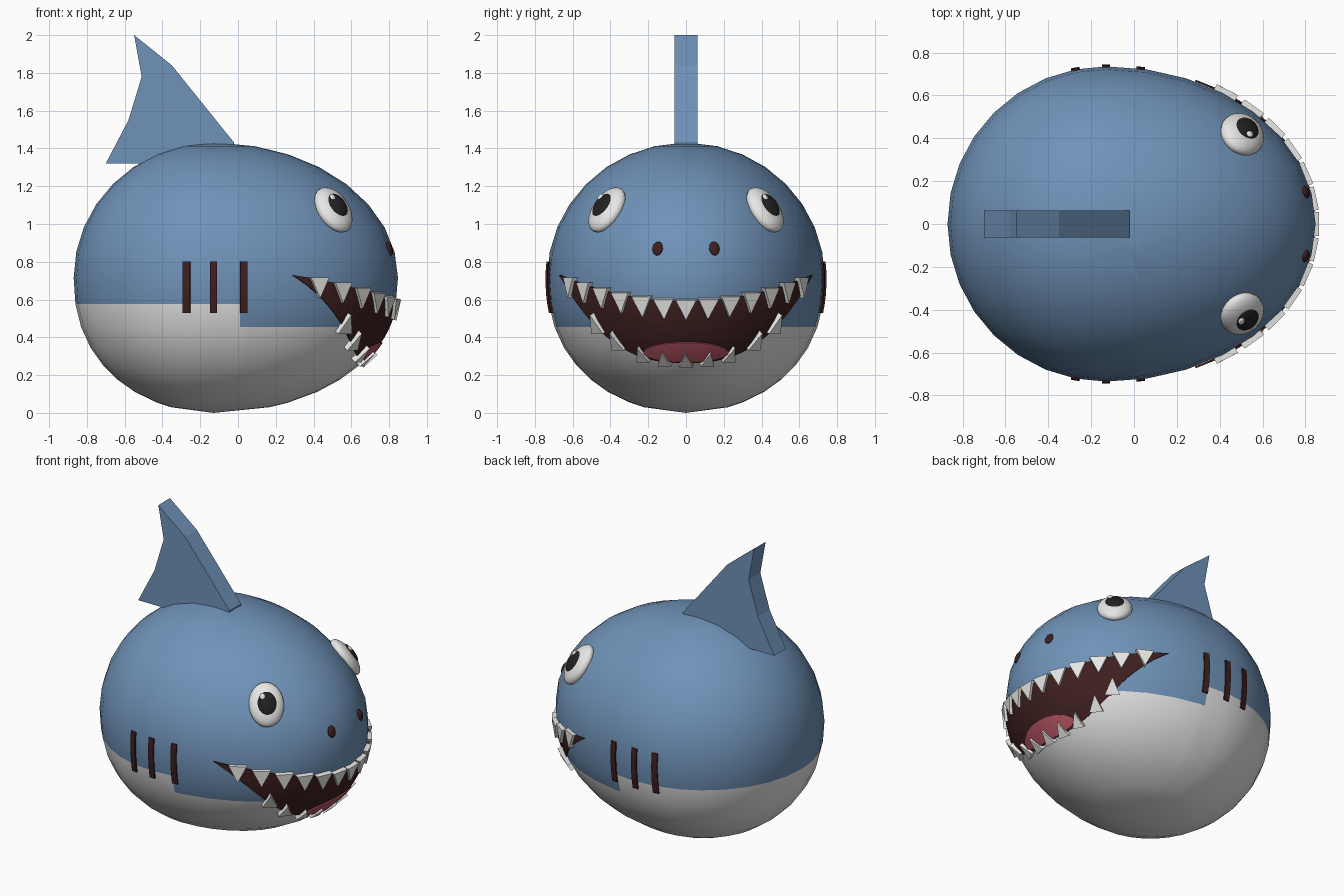
import bpy, bmesh, math
from mathutils import Vector, Matrix

if "Cube" in bpy.data.objects:
    bpy.data.objects.remove(bpy.data.objects["Cube"])

CX, CZ, RF, RB, RY, RZ = -0.13, 0.715, 0.977, 0.74, 0.735, 0.715


def mat(name, r, g, b):
    m = bpy.data.materials.new(name)
    m.diffuse_color = (r, g, b, 1)
    m.use_nodes = True
    m.node_tree.nodes["Principled BSDF"].inputs["Base Color"].default_value = m.diffuse_color
    return m


BLUE = mat("blue skin", 0.16, 0.29, 0.48)
BELLY = mat("belly white", 0.78, 0.78, 0.78)
WHITE = mat("eye and tooth white", 0.85, 0.85, 0.83)
BLACK = mat("pupil black", 0.015, 0.015, 0.015)
DARK = mat("dark mouth brown", 0.05, 0.014, 0.014)
PINK = mat("tongue pink", 0.46, 0.09, 0.12)


# Body surface: egg-shaped, slightly fuller underneath
def radius(z):
    t = (z - CZ) / RZ
    return math.sqrt(max(0, 1 - abs(t) ** (2.25 if t < 0 else 2)))


def at_yz(y, z):
    return Vector((CX + RF * math.sqrt(max(0, radius(z) ** 2 - (y / RY) ** 2)), y, z))


def at_xz(x, z, side):
    rx = RF if x > CX else RB
    return Vector((x, side * RY * math.sqrt(max(0, radius(z) ** 2 - ((x - CX) / rx) ** 2)), z))


def normal(p):
    rx = RF if p.x > CX else RB
    return Vector(((p.x - CX) / rx ** 2, p.y / RY ** 2, (p.z - CZ) / RZ ** 2)).normalized()


def frame(p):
    n = normal(p)
    up = (Vector((0, 0, 1)) - n * n.z).normalized()
    return up.cross(n), up, n


def finish(name, bm, mats, smooth=False):
    me = bpy.data.meshes.new(name)
    bm.to_mesh(me)
    bm.free()
    for m in mats:
        me.materials.append(m)
    for f in me.polygons:
        f.use_smooth = smooth
    ob = bpy.data.objects.new(name, me)
    bpy.context.collection.objects.link(ob)
    return ob


def ellipsoid(name, centre, p, radii, m):
    axes = Matrix([a * r for a, r in zip(frame(p), radii)]).transposed().to_4x4()
    bm = bmesh.new()
    bmesh.ops.create_uvsphere(bm, u_segments=24, v_segments=12, radius=1,
                              matrix=Matrix.Translation(centre) @ axes)
    return finish(name, bm, [m], True)


def plate(name, rows, offset, m):
    """Thin sheet following the body, from a grid of surface points."""
    bm = bmesh.new()
    grid = [[bm.verts.new(p + normal(p) * offset) for p in row] for row in rows]
    for a, b in zip(grid, grid[1:]):
        for i in range(len(a) - 1):
            bm.faces.new((a[i], a[i + 1], b[i + 1], b[i]))
    bmesh.ops.remove_doubles(bm, verts=bm.verts, dist=1e-4)
    bm.normal_update()
    for f in bm.faces:
        if f.normal.dot(normal(f.calc_center_median())) < 0:
            f.normal_flip()
    ob = finish(name, bm, [m])
    s = ob.modifiers.new("thickness", "SOLIDIFY")
    s.thickness, s.offset = 0.009, -1
    return ob


# Body, coloured by height with a step in the belly line at the gills
bm = bmesh.new()
heights = [0.03, 0.055, 0.111, 0.175, 0.25, 0.345, 0.455, 0.577] + \
          [CZ + RZ * math.sin(math.radians(a)) for a in range(0, 90, 11)]
SEG = 32
rings = []
for z in heights:
    ring = []
    for i in range(SEG):
        c, s = math.cos(2 * math.pi * i / SEG), math.sin(2 * math.pi * i / SEG)
        ring.append(bm.verts.new((CX + radius(z) * c * (RF if c > 0 else RB), radius(z) * s * RY, z)))
    rings.append(ring)
for a, b in zip(rings, rings[1:]):
    for i in range(SEG):
        j = (i + 1) % SEG
        bm.faces.new((a[i], a[j], b[j], b[i]))
bottom, top = bm.verts.new((CX, 0, 0)), bm.verts.new((CX, 0, CZ + RZ))
for i in range(SEG):
    j = (i + 1) % SEG
    bm.faces.new((bottom, rings[0][j], rings[0][i]))
    bm.faces.new((top, rings[-1][i], rings[-1][j]))
bmesh.ops.bisect_plane(bm, geom=bm.verts[:] + bm.edges[:] + bm.faces[:],
                       plane_co=(0.01, 0, 0), plane_no=(1, 0, 0))
for f in bm.faces:
    c = f.calc_center_median()
    f.material_index = int(c.z < (0.577 if c.x < 0.01 else 0.455))
finish("body", bm, [BLUE, BELLY], True)

# Dorsal fin
bm = bmesh.new()
outline = [(-0.70, 1.32), (-0.02, 1.32), (-0.02, 1.43), (-0.35, 1.84),
           (-0.55, 2.0), (-0.51, 1.78), (-0.58, 1.55)]
face = bm.faces.new([bm.verts.new((x, -0.062, z)) for x, z in outline])
ext = bmesh.ops.extrude_face_region(bm, geom=[face])
bmesh.ops.translate(bm, verts=[v for v in ext["geom"] if isinstance(v, bmesh.types.BMVert)],
                    vec=(0, 0.124, 0))
bmesh.ops.recalc_face_normals(bm, faces=bm.faces)
finish("dorsal_fin", bm, [BLUE])

# Eyes, nostrils and gills on both sides
for side, tag in ((-1, "right"), (1, "left")):
    p = at_xz(0.505, 1.075, side)
    right, up, n = frame(p)
    ellipsoid("eye_" + tag, p, p, (0.108, 0.14, 0.055), WHITE)
    ellipsoid("pupil_" + tag, p + n * 0.033, p, (0.064, 0.08, 0.033), BLACK)
    ellipsoid("eye_glint_" + tag, p + n * 0.058 + up * 0.042 - right * 0.026, p,
              (0.017, 0.02, 0.009), WHITE)
    q = at_yz(side * 0.15, 0.87)
    ellipsoid("nostril_" + tag, q, q, (0.028, 0.038, 0.014), DARK)
    for k, x in enumerate((-0.272, -0.13, 0.03)):
        rows = [[at_xz(x + dx, 0.53 + 0.27 * i / 6, side) for dx in (-0.019, 0.019)]
                for i in range(7)]
        plate(f"gill_{tag}_{k + 1}", rows, 0.009, DARK)


# Mouth edges as heights across y
def upper(y):
    return 0.59 + 0.14 * (abs(y) / 0.665) ** 2


def lower(y):
    return 0.27 + 0.46 * (abs(y) / 0.665) ** 2.6


rows = []
for i in range(41):
    y = 0.665 * (i / 20 - 1)
    rows.append([at_yz(y, lower(y) + (upper(y) - lower(y)) * k / 10) for k in range(11)])
plate("mouth", rows, 0.008, DARK)

# Tongue
rows = []
for i in range(25):
    a = math.pi * i / 24
    y, h = -0.22 * math.cos(a), 0.052 * math.sin(a)
    rows.append([at_yz(y, 0.328 + h * (k / 3 - 1)) for k in range(7)])
plate("tongue", rows, 0.015, PINK)


# Teeth: triangular prisms standing on the mouth edges
def teeth(name, spots, edge, direction):
    bm = bmesh.new()
    for y0, w, h in spots:
        for y in {y0, -y0}:
            p = at_yz(y, edge(y) - direction * 0.012)
            right, up, n = frame(p)
            tri = (p - right * w / 2, p + right * w / 2, p + up * h * direction)
            a = [bm.verts.new(v - n * 0.008) for v in tri]
            b = [bm.verts.new(v + n * 0.024) for v in tri]
            bm.faces.new(a)
            bm.faces.new(b)
            for i in range(3):
                j = (i + 1) % 3
                bm.faces.new((a[i], a[j], b[j], b[i]))
    bmesh.ops.recalc_face_normals(bm, faces=bm.faces)
    finish(name, bm, [WHITE])


teeth("upper_teeth", [(y, 0.11, 0.11) for y in (0, 0.116, 0.23, 0.34, 0.44, 0.53, 0.605)], upper, -1)
teeth("lower_teeth", [(0, 0.075, 0.1), (0.11, 0.075, 0.1), (0.22, 0.075, 0.1),
                      (0.35, 0.085, 0.11), (0.455, 0.095, 0.11)], lower, 1)
